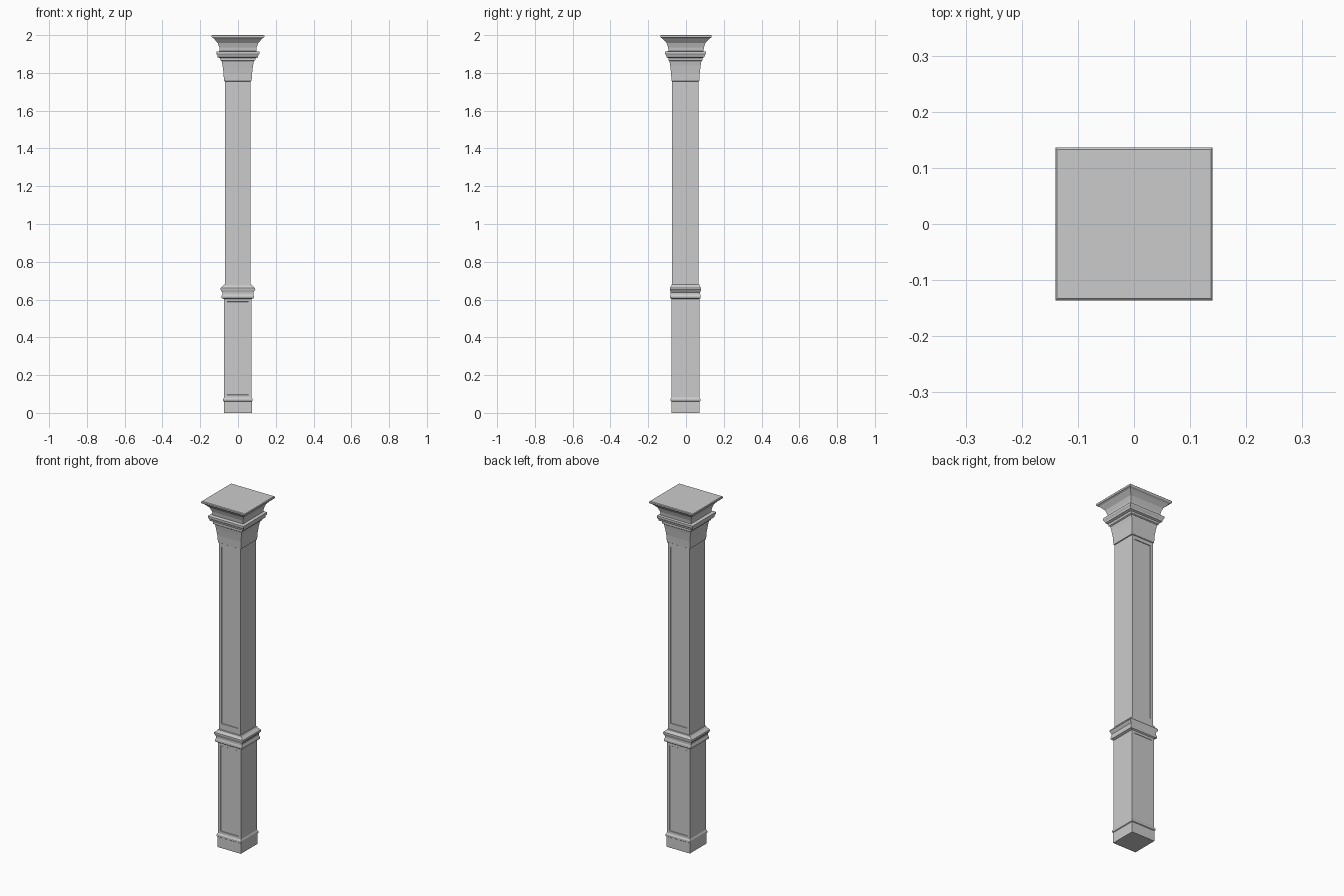
import bpy, bmesh

OFF_X, OFF_Y = -0.001, -0.003   # the post sits a hair off the top plate's centre


def square_stack(name, profile, ox=OFF_X, oy=OFF_Y):
    """Loft rectangular rings; each profile row is (half_x, half_y, z)."""
    bm = bmesh.new()
    rings = []
    for hx, hy, z in profile:
        rings.append([bm.verts.new((ox + sx * hx, oy + sy * hy, z))
                      for sx, sy in ((-1, -1), (1, -1), (1, 1), (-1, 1))])
    for a, b in zip(rings, rings[1:]):
        for i in range(4):
            j = (i + 1) % 4
            bm.faces.new((a[i], a[j], b[j], b[i]))
    bm.faces.new(rings[0][::-1])
    bm.faces.new(rings[-1])
    mesh = bpy.data.meshes.new(name)
    bm.to_mesh(mesh)
    bm.free()
    obj = bpy.data.objects.new(name, mesh)
    bpy.context.collection.objects.link(obj)
    return obj


def panelled_shaft(name, hx, hy, z0, z1, p0, p1, depth):
    """Square shaft with a shallow inset panel on its front and back."""
    obj = square_stack(name, [(hx, hy, z0), (hx, hy, p0), (hx, hy, p1), (hx, hy, z1)])
    bm = bmesh.new()
    bm.from_mesh(obj.data)
    bm.normal_update()
    mid = (p0 + p1) / 2
    faces = [f for f in bm.faces if abs(f.normal.y) > 0.9
             and abs(f.calc_center_median().z - mid) < 0.01]
    bmesh.ops.inset_individual(bm, faces=faces, thickness=0.022)
    bmesh.ops.inset_individual(bm, faces=faces, thickness=0.002, depth=depth)
    bm.to_mesh(obj.data)
    bm.free()


# Foot block and its small moulding
square_stack("foot_block", [(0.074, 0.075, 0), (0.074, 0.075, 0.06)])
square_stack("foot_moulding", [(0.074, 0.075, 0.06), (0.078, 0.079, 0.063),
                               (0.078, 0.079, 0.073), (0.073, 0.074, 0.082)])

# Lower and upper shafts with panels
panelled_shaft("lower_shaft", 0.073, 0.074, 0.08, 0.61, 0.08, 0.605, -0.002)
panelled_shaft("upper_shaft", 0.068, 0.070, 0.67, 1.76, 0.70, 1.75, -0.003)

# Belt moulding between the shafts
square_stack("belt_moulding", [(0.073, 0.074, 0.603), (0.086, 0.081, 0.608),
                               (0.086, 0.081, 0.619), (0.082, 0.078, 0.628),
                               (0.082, 0.078, 0.638), (0.093, 0.083, 0.653),
                               (0.091, 0.083, 0.661), (0.078, 0.075, 0.672),
                               (0.072, 0.074, 0.680), (0.068, 0.070, 0.681)])

# Flared capital neck
square_stack("capital_neck", [(0.069, 0.071, 1.755), (0.073, 0.074, 1.757),
                              (0.076, 0.076, 1.80), (0.081, 0.081, 1.84),
                              (0.086, 0.085, 1.865)])

# Collar under the top cove
square_stack("capital_collar", [(0.086, 0.085, 1.862), (0.092, 0.090, 1.866),
                                (0.094, 0.090, 1.878), (0.107, 0.100, 1.883),
                                (0.108, 0.102, 1.892), (0.114, 0.108, 1.902),
                                (0.114, 0.108, 1.912), (0.096, 0.092, 1.915)])

# Cove and top plate
square_stack("capital_cove", [(0.096, 0.092, 1.912), (0.099, 0.095, 1.935),
                              (0.107, 0.103, 1.958), (0.123, 0.119, 1.976),
                              (0.128, 0.125, 1.982)], 0, 0)
square_stack("top_plate", [(0.128, 0.125, 1.982), (0.138, 0.134, 1.987),
                           (0.140, 0.136, 1.991), (0.140, 0.136, 1.997),
                           (0.137, 0.133, 2.0)], 0, 0)
